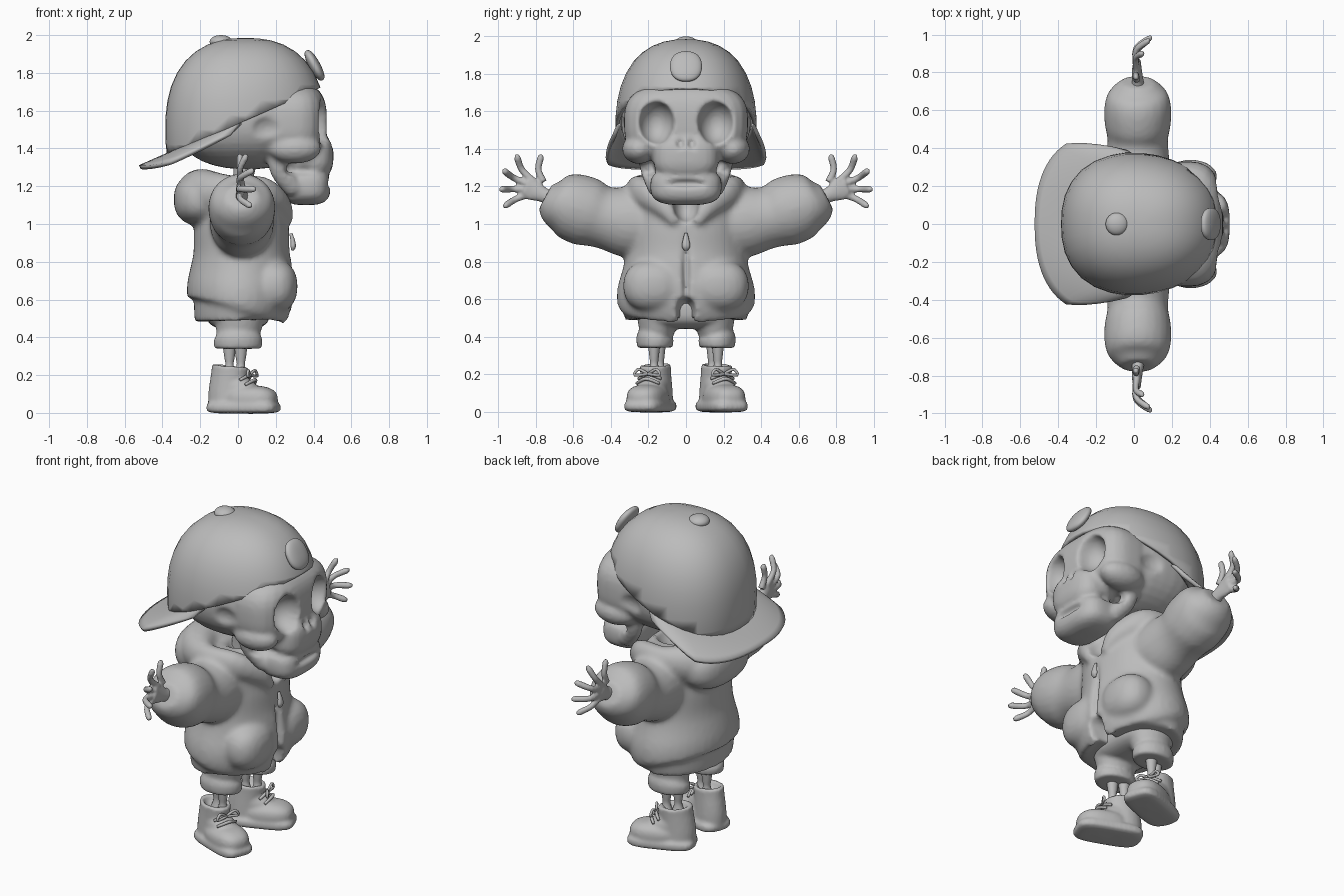
import bpy, bmesh, math
from mathutils import Vector, Matrix

cube = bpy.data.objects.get("Cube")
if cube:
    bpy.data.objects.remove(cube, do_unlink=True)

GREY = (0.5, 0.5, 0.5, 1)
clay = bpy.data.materials.new("plain_grey")
clay.use_nodes = True
clay.diffuse_color = GREY
clay.node_tree.nodes["Principled BSDF"].inputs["Base Color"].default_value = GREY


def quadric(bm, c, r, e=2.0, tilt=0.0):
    """Rounded box or ellipsoid, tilted about the y axis."""
    vs = bmesh.ops.create_uvsphere(bm, u_segments=32, v_segments=20, radius=1)["verts"]
    turn = Matrix.Rotation(tilt, 3, "Y")
    for v in vs:
        n = sum(abs(k) ** e for k in v.co) ** (1 / e)
        v.co = Vector(c) + turn @ Vector([k / n * s for k, s in zip(v.co, r)])


def spline(a, b, c, d, t):
    return (2 * b + (c - a) * t + (2 * a - 5 * b + 4 * c - d) * t * t
            + (3 * b - a - 3 * c + d) * t ** 3) / 2


def tube(bm, pts, ref=(1, 0, 0), sides=24, steps=4):
    """Smooth sweep through points (x, y, z, radius along ref, other radius)."""
    path = []
    for i in range(len(pts) - 1):
        near = [pts[max(i - 1, 0)], pts[i], pts[i + 1], pts[min(i + 2, len(pts) - 1)]]
        path += [[spline(*col, k / steps) for col in zip(*near)] for k in range(steps)]
    path.append(pts[-1])
    spots = [Vector(q[:3]) for q in path]
    rings = []
    for i, q in enumerate(path):
        tan = (spots[min(i + 1, len(spots) - 1)] - spots[max(i - 1, 0)]).normalized()
        u = Vector(ref)
        u = (u - tan * u.dot(tan)).normalized()
        w = tan.cross(u)
        rings.append([bm.verts.new(spots[i] + u * q[3] * math.cos(g) + w * q[4] * math.sin(g))
                      for g in (2 * math.pi * k / sides for k in range(sides))])
    for lo, hi in zip(rings, rings[1:]):
        for k in range(sides):
            m = (k + 1) % sides
            bm.faces.new((lo[k], lo[m], hi[m], hi[k]))
    bm.faces.new(rings[0][::-1])
    bm.faces.new(rings[-1])


def mirror(bm):
    """Add a copy on the other side of y = 0."""
    geo = bmesh.ops.duplicate(bm, geom=bm.verts[:] + bm.edges[:] + bm.faces[:])["geom"]
    bmesh.ops.scale(bm, vec=(1, -1, 1), verts=[g for g in geo if isinstance(g, bmesh.types.BMVert)])
    bmesh.ops.reverse_faces(bm, faces=[g for g in geo if isinstance(g, bmesh.types.BMFace)])


def finish(name, bm):
    bmesh.ops.recalc_face_normals(bm, faces=bm.faces[:])
    me = bpy.data.meshes.new(name)
    bm.to_mesh(me)
    bm.free()
    ob = bpy.data.objects.new(name, me)
    bpy.context.collection.objects.link(ob)
    me.materials.append(clay)
    me.shade_smooth()
    return ob


def bake(ob, dents=()):
    """Apply the modifiers, then press hollows (centre, radii, axis) into both sides."""
    bm = bmesh.new()
    bm.from_object(ob, bpy.context.evaluated_depsgraph_get())
    ob.modifiers.clear()
    for c, r, axis in dents:
        for v in bm.verts:
            side = math.copysign(1, v.co.y)
            p = Vector((v.co.x, v.co.y * side, v.co.z))
            d = [((p[k] - c[k]) / r[k]) ** 2 for k in range(3)]
            if sum(d) < 1:
                p[axis] = c[axis] - r[axis] * math.sqrt(1 - sum(d) + d[axis])
                v.co = (p.x, p.y * side, p.z)
    bm.to_mesh(ob.data)
    bm.free()
    ob.data.shade_smooth()


def sculpt(ob, voxel, soften, dents=()):
    """Fuse overlapping shells, press in hollows and soften the result."""
    for hollows in ((dents, ()) if dents else ((),)):
        m = ob.modifiers.new("fuse", "REMESH")
        m.mode, m.voxel_size = "VOXEL", voxel
        if not hollows:
            m = ob.modifiers.new("soften", "SMOOTH")
            m.factor, m.iterations = 0.5, soften
        bake(ob, hollows)


X, Y, Z = range(3)

# Skull: cheeks and jaw hinges are mirrored, the rest is central
bm = bmesh.new()
quadric(bm, (0.3, 0.25, 1.4), (0.14, 0.09, 0.08))
tube(bm, [(0.2, 0.22, 1.4, 0.05, 0.04), (0.22, 0.2, 1.28, 0.05, 0.04), (0.3, 0.16, 1.18, 0.05, 0.04)])
mirror(bm)
quadric(bm, (0.05, 0, 1.55), (0.385, 0.345, 0.26), 2.3)
quadric(bm, (0.27, 0, 1.54), (0.2, 0.33, 0.21), 3)
quadric(bm, (0.38, 0, 1.36), (0.125, 0.175, 0.12), 3)
quadric(bm, (0.36, 0, 1.2), (0.13, 0.19, 0.1), 3)
sculpt(finish("skull", bm), 0.012, 3, [
    ((0.47, 0.16, 1.54), (0.13, 0.095, 0.115), X), ((0.51, 0.03, 1.435), (0.05, 0.025, 0.035), X),
    ((0.34, 0.21, 1.285), (0.1, 0.06, 0.035), Y), ((0.16, 0.39, 1.5), (0.11, 0.08, 0.09), Y),
    ((0.5, 0, 1.215), (0.045, 0.14, 0.022), X)])

# Neck
bm = bmesh.new()
tube(bm, [(0, 0, 1.05, 0.06, 0.06), (0.02, 0, 1.2, 0.05, 0.05), (0.05, 0, 1.4, 0.07, 0.07)])
finish("neck", bm)

# Cap crown, trimmed by the sloping rim
RIM, SLOPE = 1.53, 0.44
bm = bmesh.new()
quadric(bm, (0.04, 0, 1.5), (0.425, 0.38, 0.485), 2.4)
for v in bm.verts:
    v.co.y *= 1 - 0.25 * max(0, v.co.x)
bmesh.ops.bisect_plane(bm, geom=bm.verts[:] + bm.edges[:] + bm.faces[:], plane_co=(0, 0, RIM),
                       plane_no=(SLOPE, 0, -1), clear_outer=True)
cap = finish("cap_crown", bm)
m = cap.modifiers.new("thickness", "SOLIDIFY")
m.thickness, m.offset = 0.022, -1

# Cap brim, a curved sheet around the back
bm = bmesh.new()
N, ROWS, rows = 36, 6, []
for i in range(N + 1):
    g = math.pi * (0.52 + 0.96 * i / N)
    co, si = math.cos(g), math.sin(g)
    inner = Vector((0.04 + 0.395 * co, 0.355 * si))
    outer = Vector((-0.16 - 0.36 * abs(co) ** 0.8, 0.465 * math.copysign(abs(si) ** 0.85, si)))
    row = []
    for j in range(ROWS + 1):
        s = j / ROWS
        p = inner.lerp(outer, s * min(1, abs(co) * 2.2) ** 0.7)
        row.append(bm.verts.new((p.x, p.y, RIM + SLOPE * p.x - 0.28 * s * p.y ** 2)))
    rows.append(row)
for a, b in zip(rows, rows[1:]):
    for j in range(ROWS):
        bm.faces.new((a[j], a[j + 1], b[j + 1], b[j]))
brim = finish("cap_brim", bm)
m = brim.modifiers.new("thickness", "SOLIDIFY")
m.thickness, m.offset = 0.022, 0

# Cap button and front strap opening
bm = bmesh.new()
quadric(bm, (-0.09, 0, 1.965), (0.06, 0.06, 0.035))
finish("cap_button", bm)
bm = bmesh.new()
quadric(bm, (0.405, 0, 1.84), (0.03, 0.085, 0.09), 2.3, -0.5)
finish("cap_strap_opening", bm)

# Jacket: sleeves, hood and front lobes are mirrored, then fused with the padded body
bm = bmesh.new()
tube(bm, [(0.02, 0.15, 1.0, 0.17, 0.16), (0.02, 0.3, 1.01, 0.17, 0.19), (0.02, 0.44, 1.035, 0.16, 0.165),
          (0.02, 0.53, 1.065, 0.175, 0.185), (0.02, 0.63, 1.1, 0.175, 0.175),
          (0.02, 0.7, 1.12, 0.15, 0.13), (0.02, 0.75, 1.145, 0.085, 0.075)])
tube(bm, [(-0.2, -0.02, 1.15, 0.14, 0.13), (-0.17, 0.13, 1.16, 0.13, 0.12), (-0.04, 0.25, 1.17, 0.09, 0.07),
          (0.13, 0.235, 1.17, 0.08, 0.06), (0.23, 0.13, 1.1, 0.06, 0.05),
          (0.265, 0.05, 1.01, 0.03, 0.03)], ref=(0, 0, 1))
quadric(bm, (0.19, 0.17, 0.67), (0.125, 0.165, 0.14), 2.3)
mirror(bm)
tube(bm, [(0, 0, 0.49, 0.23, 0.325), (0, 0, 0.53, 0.235, 0.335), (0.01, 0, 0.57, 0.275, 0.365),
          (0.015, 0, 0.66, 0.285, 0.365), (0.02, 0, 0.77, 0.27, 0.335), (0.02, 0, 0.86, 0.255, 0.32),
          (0.02, 0, 1.0, 0.25, 0.315), (0.03, 0, 1.12, 0.22, 0.3), (0.02, 0, 1.22, 0.13, 0.2)], sides=40)
quadric(bm, (-0.19, 0, 1.13), (0.15, 0.25, 0.14), 2.4)
sculpt(finish("jacket", bm), 0.014, 4, [
    ((0.3, 0, 0.53), (0.18, 0.05, 0.08), X), ((0.31, 0, 0.8), (0.06, 0.024, 0.24), X),
    ((0.27, 0, 1.12), (0.1, 0.07, 0.11), X), ((0.06, 0, 1.27), (0.12, 0.15, 0.12), Z)])

# Zip pull
bm = bmesh.new()
tube(bm, [(0.28, 0, 0.95, 0.008, 0.008), (0.29, 0, 0.91, 0.012, 0.018), (0.292, 0, 0.88, 0.014, 0.022),
          (0.288, 0, 0.86, 0.006, 0.01)], sides=12)
finish("zip_pull", bm)

# Hands: wrist, palm and splayed fingers
bm = bmesh.new()
tube(bm, [(0.02, 0.7, 1.13, 0.04, 0.045), (0.02, 0.76, 1.155, 0.03, 0.04),
          (0.015, 0.82, 1.185, 0.025, 0.06), (0.02, 0.86, 1.2, 0.018, 0.05)])
for y, z, x, base in ((0.785, 1.355, 0.01, 0.79), (0.91, 1.355, 0.04, 0.84), (0.975, 1.28, 0.07, 0.855),
                      (0.99, 1.185, 0.08, 0.86), (0.97, 1.1, 0.06, 0.84)):
    bz = 1.19 + (z - 1.2) * 0.22
    tube(bm, [(0.015, base - 0.03, bz, 0.02, 0.02), (0.01, (base + y) / 2, (bz + z) / 2, 0.016, 0.018),
              (x, y - 0.01, z, 0.017, 0.018), (x, y, z + 0.003, 0.008, 0.008)], sides=12)
mirror(bm)
sculpt(finish("hands", bm), 0.008, 1)

# Shorts with turned hems
bm = bmesh.new()
tube(bm, [(0, 0.165, 0.34, 0.125, 0.095), (0, 0.165, 0.39, 0.13, 0.1), (0, 0.16, 0.41, 0.115, 0.09),
          (0.005, 0.15, 0.48, 0.13, 0.11), (0.01, 0.14, 0.58, 0.16, 0.13)])
mirror(bm)
quadric(bm, (0, 0, 0.54), (0.17, 0.25, 0.1), 3)
sculpt(finish("shorts", bm), 0.012, 3)

# Leg bones
bm = bmesh.new()
for dx, dy in ((0.015, 0.015), (-0.045, -0.015)):
    tube(bm, [(dx, 0.155 + dy, 0.2, 0.04, 0.035), (dx, 0.155 + dy, 0.25, 0.022, 0.022),
              (dx, 0.155 + dy, 0.3, 0.028, 0.026), (dx, 0.155 + dy, 0.42, 0.045, 0.04)], sides=16)
mirror(bm)
finish("leg_bones", bm)


def splay(bm):
    """Turn a foot part outwards, set it under the leg and mirror it."""
    bmesh.ops.transform(bm, verts=bm.verts[:], matrix=Matrix.Translation((-0.05, 0.16, 0))
                        @ Matrix.Rotation(0.36, 4, "Z"))
    mirror(bm)


# Shoes: sole, toe box, ankle and collar
bm = bmesh.new()
quadric(bm, (0.085, 0, 0.028), (0.195, 0.105, 0.032), 4)
quadric(bm, (0.12, 0, 0.07), (0.15, 0.1, 0.075), 2.6)
quadric(bm, (0.05, 0, 0.11), (0.14, 0.08, 0.09), 2.4, 0.5)
tube(bm, [(0, 0, 0.01, 0.11, 0.09), (-0.005, 0, 0.1, 0.105, 0.085), (0.005, 0, 0.2, 0.1, 0.08),
          (0.01, 0, 0.25, 0.1, 0.08)])
splay(bm)
sculpt(finish("shoes", bm), 0.009, 3, [((-0.04, 0.163, 0.27), (0.075, 0.06, 0.07), Z)])

# Laces: crossing bars and a bow
bm = bmesh.new()
for x, z in ((0.12, 0.19), (0.15, 0.165)):
    tube(bm, [(x - 0.03, -0.065, z - 0.015, 0.008, 0.008), (x, 0, z + 0.01, 0.01, 0.01),
              (x - 0.03, 0.065, z - 0.015, 0.008, 0.008)], sides=8)
for s in (-1, 1):
    tube(bm, [(0.12, 0, 0.2, 0.008, 0.008), (0.13, s * 0.05, 0.225, 0.008, 0.008),
              (0.135, s * 0.07, 0.195, 0.008, 0.008), (0.125, 0, 0.2, 0.008, 0.008)], sides=8)
splay(bm)
finish("laces", bm)
